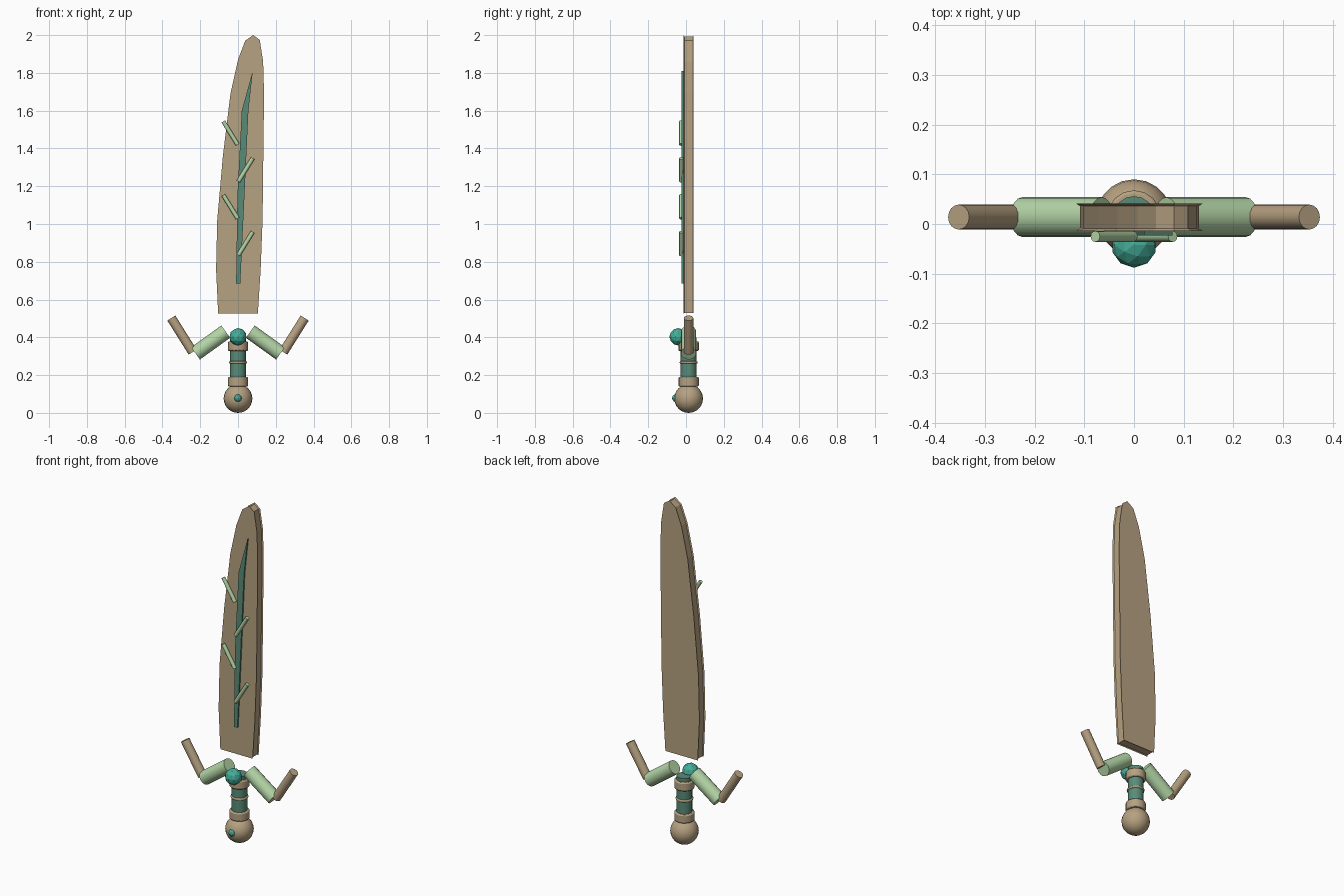
import bpy, bmesh, math
from mathutils import Vector

if "Cube" in bpy.data.objects:
    bpy.data.objects.remove(bpy.data.objects["Cube"])

CY = 0.014  # depth centre of the whole sword


def mat(name, rgb):
    m = bpy.data.materials.new(name)
    m.diffuse_color = (*rgb, 1)
    m.use_nodes = True
    m.node_tree.nodes["Principled BSDF"].inputs["Base Color"].default_value = m.diffuse_color
    return m


WOOD = mat("wood", (0.47, 0.36, 0.22))
LEAF = mat("pale_green", (0.45, 0.66, 0.38))
VINE = mat("dark_teal", (0.10, 0.26, 0.19))
GEM = mat("gem_teal", (0.06, 0.42, 0.32))


def finish(name, material, angle=None):
    o = bpy.context.object
    o.name = name
    o.data.materials.append(material)
    if angle:
        bpy.ops.object.shade_smooth_by_angle(angle=math.radians(angle))
    return o


def rod(name, a, b, r, material, sides=16, bevel=0):
    a, b = Vector(a), Vector(b)
    d = b - a
    bpy.ops.mesh.primitive_cylinder_add(vertices=sides, radius=r, depth=d.length, location=(a + b) / 2)
    bpy.context.object.rotation_euler = d.to_track_quat('Z', 'Y').to_euler()
    o = finish(name, material, 35)
    if bevel:
        m = o.modifiers.new("bevel", 'BEVEL')
        m.width, m.segments = bevel, 2
    return o


def offset(pts, dist):
    """Move a clockwise outline inwards."""
    out = []
    for i, p in enumerate(pts):
        a, b = Vector(pts[i - 1]), Vector(pts[(i + 1) % len(pts)])
        t = (b - a).normalized()
        out.append((p[0] + t.y * dist, p[1] - t.x * dist))
    return out


def slab(name, rings, material):
    """Loft outlines given as (y, points) into a closed slab."""
    bm = bmesh.new()
    loops = [[bm.verts.new((x, y, z)) for x, z in pts] for y, pts in rings]
    for l0, l1 in zip(loops, loops[1:]):
        n = len(l0)
        for i in range(n):
            j = (i + 1) % n
            bm.faces.new((l0[i], l0[j], l1[j], l1[i]))
    bm.faces.new(loops[0])
    bm.faces.new(loops[-1])
    bmesh.ops.recalc_face_normals(bm, faces=bm.faces[:])
    me = bpy.data.meshes.new(name)
    bm.to_mesh(me)
    bm.free()
    o = bpy.data.objects.new(name, me)
    bpy.context.collection.objects.link(o)
    me.materials.append(material)


# Blade: leaf outline with thin rims overhanging a slightly inset side
blade = [(-0.105, 0.525), (-0.116, 0.76), (-0.11, 1.02), (-0.08, 1.36), (-0.04, 1.69),
         (0.0, 1.87), (0.038, 1.97), (0.08, 2.0), (0.115, 1.975), (0.133, 1.86),
         (0.138, 1.69), (0.134, 1.36), (0.13, 1.02), (0.12, 0.76), (0.105, 0.525)]
inner = offset(blade, 0.007)
slab("blade", [(-0.014, blade), (-0.009, inner), (0.036, inner), (0.041, blade)], WOOD)

# Central vine on the front of the blade
vine = [(-0.01, 0.685), (-0.003, 1.15), (0.02, 1.6), (0.078, 1.81),
        (0.055, 1.6), (0.034, 1.15), (0.012, 0.685)]
slab("blade_vine", [(-0.023, vine), (-0.012, vine)], VINE)

# Alternating twigs
for i in range(4):
    s = 1 if i % 2 == 0 else -1
    z = 0.835 + i * 0.195
    rod(f"twig_{i}", (0.002 * s, -0.025, z), (0.078 * s, -0.025, z + 0.123), 0.011, LEAF, 12)

# Guard branches, both sides
for side, s in (("left", -1), ("right", 1)):
    rod(f"guard_branch_{side}", (0.065 * s, CY, 0.43), (0.225 * s, CY, 0.315), 0.04, LEAF)
    rod(f"guard_tip_{side}", (0.24 * s, CY, 0.322), (0.353 * s, CY, 0.502), 0.025, WOOD)

# Grip, collars and ring
rod("grip", (0, CY, 0.13), (0, CY, 0.40), 0.042, VINE)
rod("lower_collar", (0, CY, 0.14), (0, CY, 0.19), 0.054, WOOD, bevel=0.006)
rod("upper_collar", (0, CY, 0.328), (0, CY, 0.378), 0.054, WOOD, bevel=0.006)
bpy.ops.mesh.primitive_torus_add(major_radius=0.041, minor_radius=0.007, major_segments=20,
                                 minor_segments=8, location=(0, CY, 0.267))
finish("grip_ring", WOOD, 60)

# Pommel with its small stud
bpy.ops.mesh.primitive_uv_sphere_add(segments=20, ring_count=12, radius=0.076, location=(0, CY, 0.076))
finish("pommel", WOOD, 40)
bpy.ops.mesh.primitive_ico_sphere_add(subdivisions=2, radius=0.021, location=(0, -0.053, 0.078))
finish("pommel_stud", GEM)

# Faceted guard gem
bpy.ops.mesh.primitive_ico_sphere_add(subdivisions=2, radius=0.046, location=(0, -0.042, 0.403))
finish("guard_gem", GEM)
